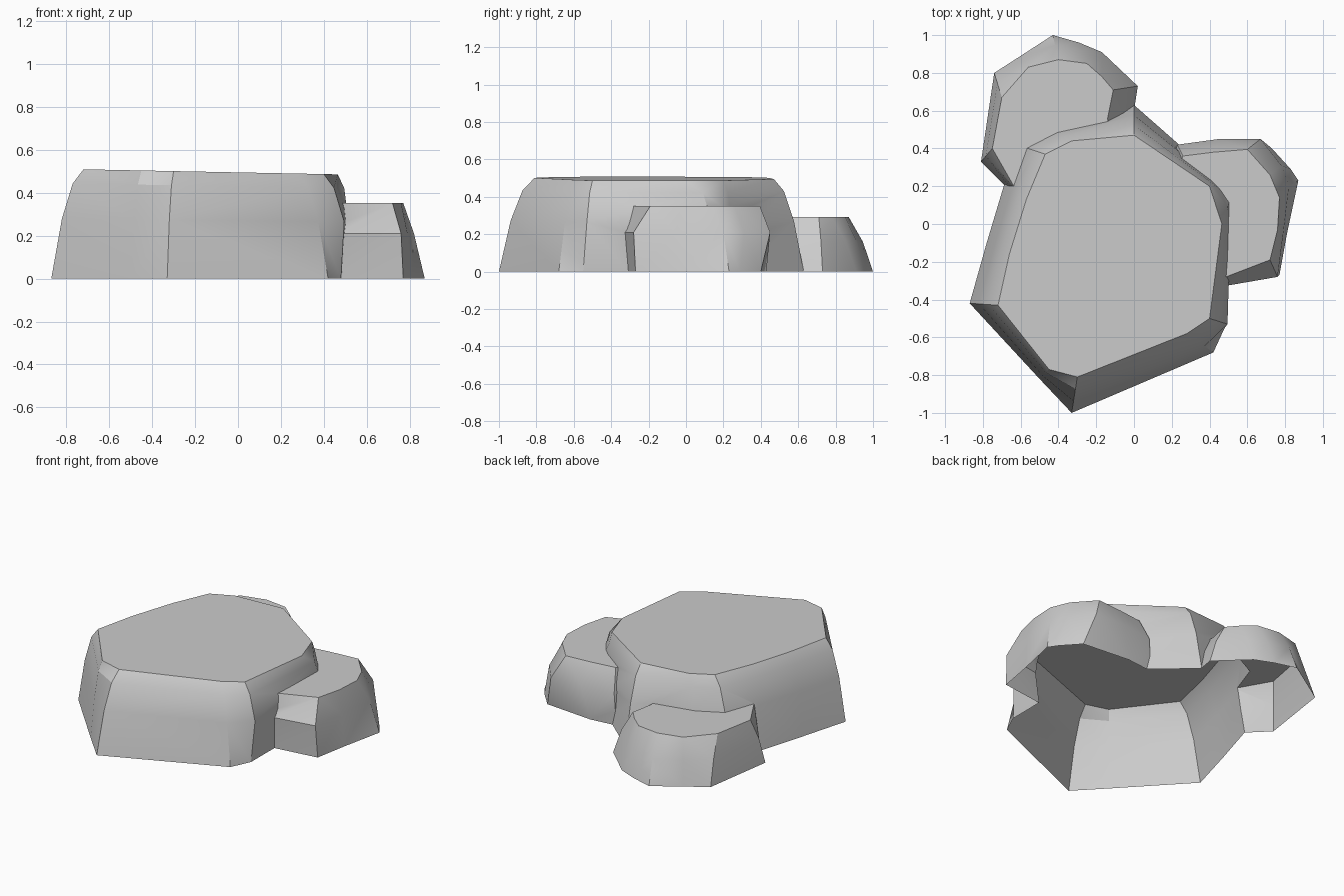
import bpy, bmesh
from math import radians
from mathutils import Vector

if "Cube" in bpy.data.objects:
    bpy.data.objects.remove(bpy.data.objects["Cube"])


def mix(a, b, t):
    return [(p[0] + (q[0] - p[0]) * t, p[1] + (q[1] - p[1]) * t) for p, q in zip(a, b)]


def rock(name, rings, tilt=0.0):
    """Closed stone lofted through (outline, height) rings; the top leans by tilt."""
    bm = bmesh.new()
    loops = []
    for outline, z in rings:
        loops.append([bm.verts.new((x, y, z - tilt * x * max(z, 0) * 2)) for x, y in outline])
    n = len(loops[0])
    for low, high in zip(loops, loops[1:]):
        for i in range(n):
            j = (i + 1) % n
            bm.faces.new((low[i], low[j], high[j], high[i]))
    bm.faces.new(loops[0])
    bm.faces.new(loops[-1])
    bmesh.ops.recalc_face_normals(bm, faces=bm.faces)
    bmesh.ops.triangulate(bm, faces=[f for f in bm.faces if len(f.verts) == 4])
    me = bpy.data.meshes.new(name)
    bm.to_mesh(me)
    bm.free()
    ob = bpy.data.objects.new(name, me)
    bpy.context.collection.objects.link(ob)
    return ob


# Large central stone
base = [(-.33, -1), (.42, -.68), (.48, -.55), (.485, .12), (.41, .27), (0, .63),
        (-.45, .51), (-.62, .42), (-.69, .2), (-.78, -.1), (-.87, -.42), (-.50, -.82)]
top = [(-.30, -.81), (.28, -.58), (.40, -.50), (.465, .0), (.40, .20), (0, .47),
       (-.33, .44), (-.47, .37), (-.57, .13), (-.66, -.16), (-.72, -.43), (-.45, -.77)]
mid = mix(base, top, .33)
mid[2], mid[3] = (.495, -.53), (.515, .14)
shoulder = mix(mid, top, .5)
shoulder[3] = (.495, .09)
main = rock("large_stone", [(base, -.1), (base, 0), (mid, .27), (shoulder, .43), (top, .495)], .02)

# Right stone (last two points of every outline are buried in the large stone)
inside = [(.25, -.2), (.15, .2)]
base = [(.22, .41), (.40, .43), (.73, .40), (.83, .29), (.87, .23), (.81, -.05), (.77, -.27), (.47, -.31)]
mid = [(.23, .42), (.45, .45), (.67, .45), (.78, .31), (.82, .20), (.79, -.05), (.76, -.28), (.47, -.33)]
top = [(.26, .36), (.42, .38), (.60, .395), (.72, .26), (.77, .14), (.76, -.03), (.72, -.19), (.46, -.29)]
right = rock("right_stone", [(base + inside, -.06), (base + inside, 0), (mid + inside, .21),
                             (top + inside, .352)])

# Back stone
inside = [(-.1, .3), (-.45, .1)]
base = [(-.67, .19), (-.81, .33), (-.74, .80), (-.60, .89), (-.43, 1), (-.29, .96), (-.17, .91),
        (.02, .73), (0, .60)]
top = [(-.63, .19), (-.75, .40), (-.70, .67), (-.56, .83), (-.40, .87), (-.25, .85), (-.17, .78),
       (-.11, .71), (-.14, .56)]
back = rock("back_stone", [(base + inside, -.03), (base + inside, 0),
                           (mix(base, top, .42) + inside, .16), (top + inside, .292)])

# Fuse the stones into one shell
bpy.context.view_layer.objects.active = main
main.select_set(True)
for other in (right, back):
    mod = main.modifiers.new("fuse", "BOOLEAN")
    mod.operation = "UNION"
    mod.solver = "EXACT"
    mod.object = other
    bpy.ops.object.modifier_apply(modifier=mod.name)
    bpy.data.objects.remove(other)

# Slice off the underside, leaving it hollow and open
bm = bmesh.new()
bm.from_mesh(main.data)
bmesh.ops.bisect_plane(bm, geom=bm.verts[:] + bm.edges[:] + bm.faces[:], dist=1e-4,
                       plane_co=Vector((0, 0, 0)), plane_no=Vector((0, 0, 1)), clear_inner=True)
bmesh.ops.delete(bm, geom=[f for f in bm.faces if f.calc_center_median().z < 1e-4], context="FACES")
bm.to_mesh(main.data)
bm.free()
main.name = "rock_cluster"
bpy.ops.object.shade_smooth_by_angle(angle=radians(32))
